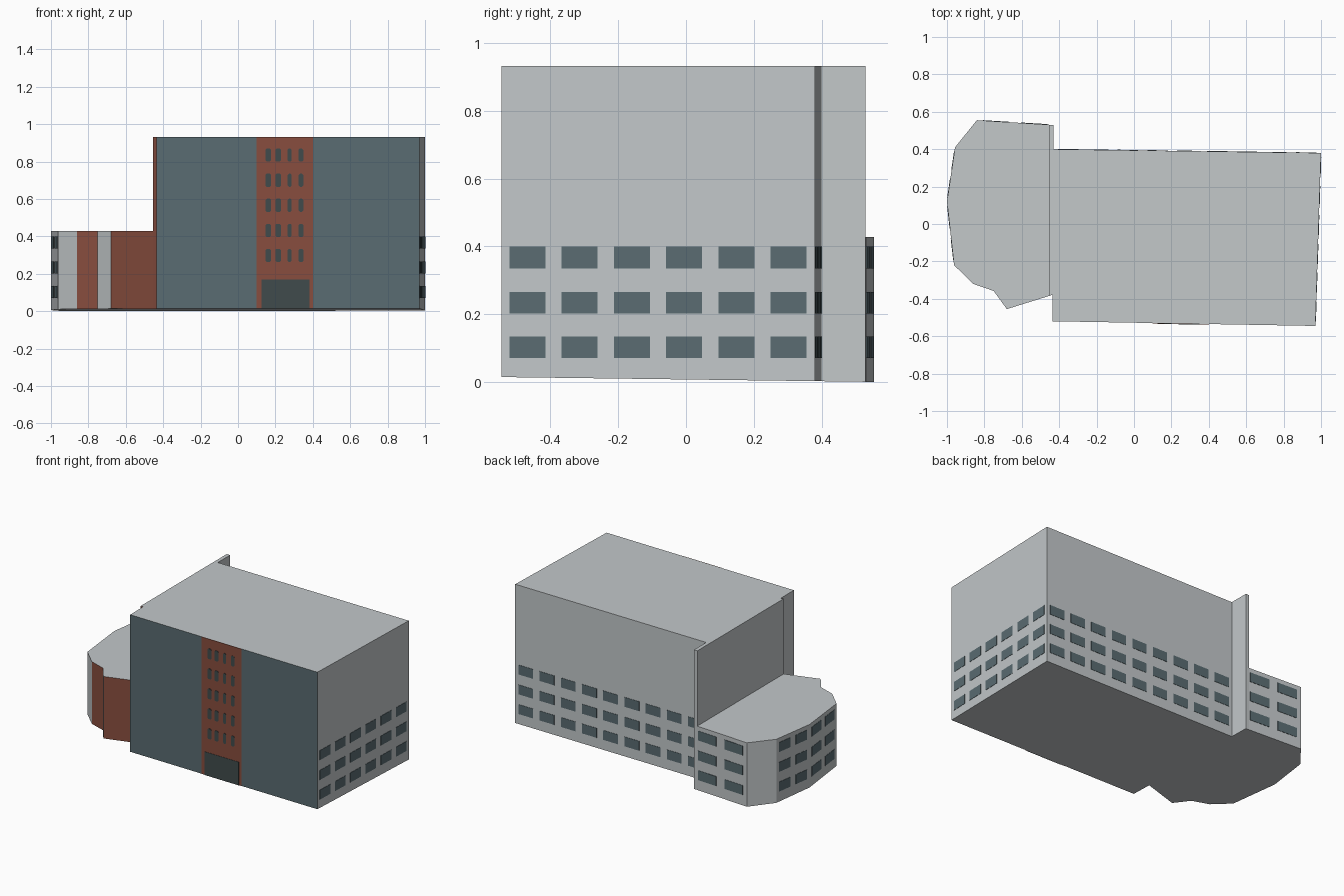
import bpy, bmesh
from mathutils import Vector

if "Cube" in bpy.data.objects:
    bpy.data.objects.remove(bpy.data.objects["Cube"])


def srgb(r, g, b):
    return tuple(((c / 255 + 0.055) / 1.055) ** 2.4 for c in (r, g, b)) + (1,)


def material(name, *rgb):
    m = bpy.data.materials.new(name)
    m.diffuse_color = srgb(*rgb)
    m.use_nodes = True
    m.node_tree.nodes["Principled BSDF"].inputs["Base Color"].default_value = m.diffuse_color
    return m


GREY = material("pale grey", 195, 200, 202)
SLATE = material("slate glass", 90, 108, 114)
BRICK = material("brick red", 136, 77, 62)
DARK = material("dark glass", 64, 75, 76)


def finish(bm, name, mats):
    bmesh.ops.recalc_face_normals(bm, faces=bm.faces[:])
    mesh = bpy.data.meshes.new(name)
    bm.to_mesh(mesh)
    bm.free()
    for m in mats:
        mesh.materials.append(m)
    obj = bpy.data.objects.new(name, mesh)
    bpy.context.collection.objects.link(obj)
    return obj


def ground(y):
    # the base slopes gently down towards the back
    return 0.013 * (0.555 - y)


def prism(name, outline, top, mats, wall_mats):
    """Extruded footprint; wall_mats maps a wall number to a material slot."""
    bm = bmesh.new()
    lo = [bm.verts.new((x, y, ground(y))) for x, y in outline]
    hi = [bm.verts.new((x, y, top)) for x, y in outline]
    n = len(outline)
    bm.faces.new(lo[::-1])
    bm.faces.new(hi)
    for i in range(n):
        j = (i + 1) % n
        f = bm.faces.new((lo[i], lo[j], hi[j], hi[i]))
        f.material_index = wall_mats.get(i, 0)
    return finish(bm, name, mats)


def plates(name, p, q, rects, mat, out=0.002, bevel=0.0):
    """Thin plates (s0, s1, z0, z1) on the wall p-q; s is distance from p."""
    p, q = Vector((*p, 0)), Vector((*q, 0))
    d = (q - p).normalized()
    normal = Vector((d.y, -d.x, 0))
    bm = bmesh.new()
    for a, b, c, e in rects:
        k = bevel
        pts = [(a, c), (b, c), (b, e), (a, e)]
        if k:
            pts = [(a + k, c), (b - k, c), (b, c + k), (b, e - k),
                   (b - k, e), (a + k, e), (a, e - k), (a, c + k)]
        rings = [[bm.verts.new(p + d * s + normal * o + Vector((0, 0, z)))
                  for s, z in pts] for o in (-0.001, out)]
        bm.faces.new(rings[0][::-1])
        bm.faces.new(rings[1])
        for i in range(len(pts)):
            j = (i + 1) % len(pts)
            bm.faces.new((rings[0][i], rings[0][j], rings[1][j], rings[1][i]))
    return finish(bm, name, [mat])


def window_band(name, p, q, cols):
    """Three storeys of windows, evenly spaced along a wall."""
    cell = (Vector(q) - Vector(p)).length / cols
    w = cell * 0.69
    rects = [(cell * (i + 0.5) - w / 2, cell * (i + 0.5) + w / 2, z, z + 0.064)
             for i in range(cols) for z in (0.07, 0.202, 0.335)]
    plates(name, p, q, rects, SLATE)


# Tall main block, including the thin fin wall on its left
main = [(-0.435, -0.52), (0.97, -0.545), (1.0, 0.38), (-0.43, 0.40),
        (-0.43, 0.53), (-0.455, 0.53), (-0.455, -0.385), (-0.437, -0.379)]
prism("main_block", main, 0.932, [GREY, SLATE, BRICK], {0: 1, 6: 2})

# Low faceted wing
wing = [(-0.455, -0.385), (-0.455, 0.531), (-0.84, 0.555), (-0.957, 0.41),
        (-1.0, 0.12), (-0.962, -0.22), (-0.86, -0.32), (-0.75, -0.358),
        (-0.68, -0.455)]
prism("low_wing", wing, 0.428, [GREY, BRICK], {6: 1, 8: 1})

# Window bands on the grey walls
window_band("right_windows", main[1], main[2], 6)
window_band("back_windows", main[2], main[3], 9)
window_band("wing_back_windows", main[4], wing[2], 2)
window_band("wing_left_back_windows", wing[3], wing[4], 2)
window_band("wing_left_front_windows", wing[4], wing[5], 2)

# Brick entrance bay with door and rounded windows on the front
x0 = -main[0][0]
front = main[0], main[1]
plates("entrance_bay", *front, [(x0 + 0.10, x0 + 0.402, 0.014, 0.932)], BRICK)
plates("entrance_door", *front, [(x0 + 0.125, x0 + 0.382, 0.014, 0.17)], DARK, 0.004)
columns = ((0.162, 0.030), (0.215, 0.031), (0.276, 0.022), (0.337, 0.026))
plates("bay_windows", *front,
       [(x0 + c - w / 2, x0 + c + w / 2, 0.263 + 0.134 * r, 0.333 + 0.134 * r)
        for c, w in columns for r in range(5)], DARK, 0.004, 0.007)
